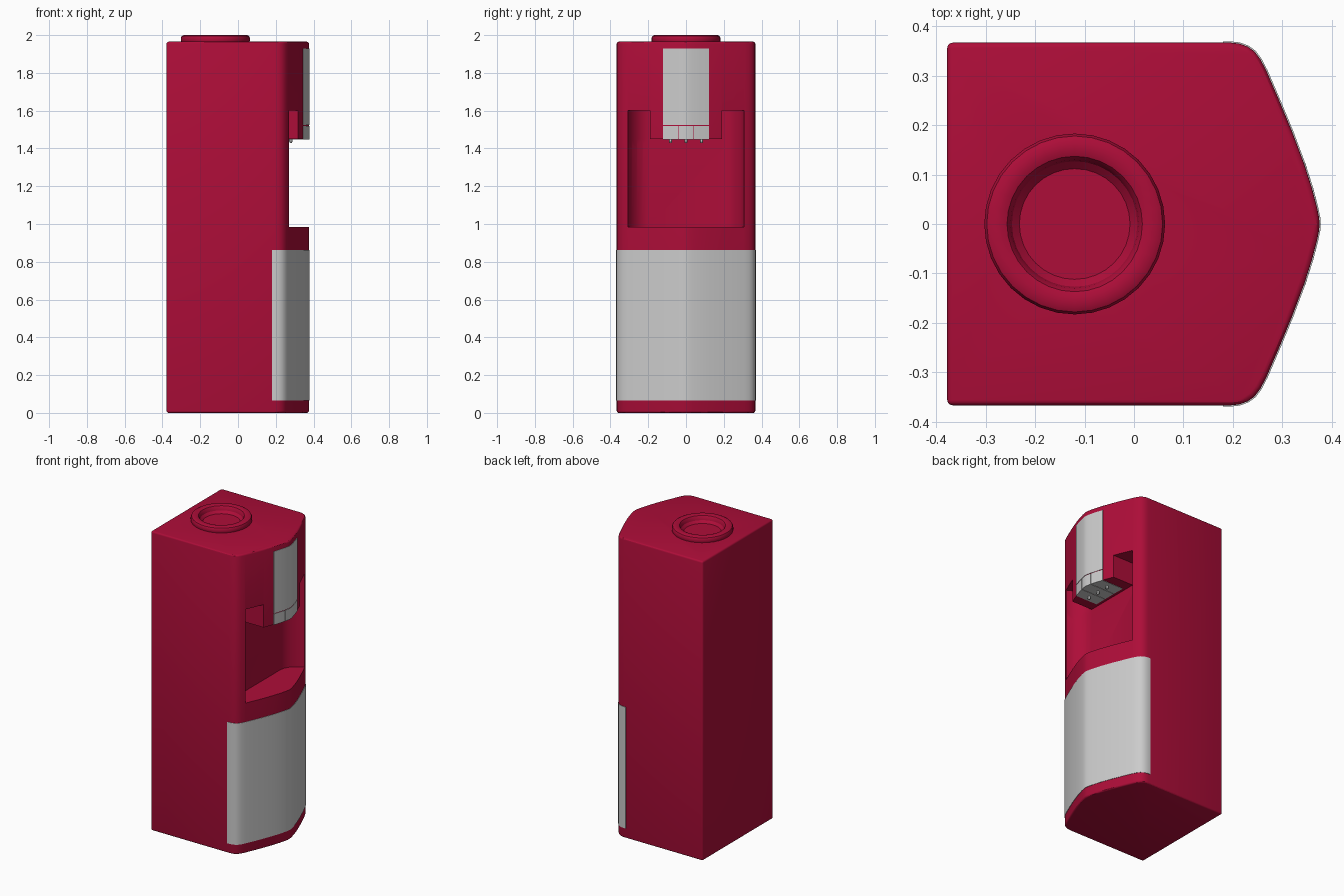
import bpy, bmesh, math

if "Cube" in bpy.data.objects:
    bpy.data.objects.remove(bpy.data.objects["Cube"])

red = bpy.data.materials.new("red")
red.diffuse_color = (0.42, 0.004, 0.04, 1)
red.use_nodes = True
red.node_tree.nodes["Principled BSDF"].inputs["Base Color"].default_value = red.diffuse_color

# half plan of the curved front (x, y), from the side to the nose
HALF = [(0.195, 0.367), (0.213, 0.365), (0.23, 0.359), (0.244, 0.349), (0.256, 0.333),
        (0.268, 0.31), (0.293, 0.252), (0.32, 0.187), (0.345, 0.12),
        (0.36, 0.073), (0.37, 0.035), (0.3745, 0.013), (0.3755, 0)]
FRONT = [(x, -y) for x, y in HALF] + HALF[-2::-1]


def front_x(y):
    for (xa, ya), (xb, yb) in zip(HALF, HALF[1:]):
        if yb <= abs(y) <= ya:
            return xa + (xb - xa) * (ya - abs(y)) / (ya - yb)


def finish(name, bm, mat):
    bmesh.ops.recalc_face_normals(bm, faces=bm.faces)
    me = bpy.data.meshes.new(name)
    bm.to_mesh(me)
    bm.free()
    ob = bpy.data.objects.new(name, me)
    bpy.context.collection.objects.link(ob)
    if mat:
        me.materials.append(mat)
    return ob


def prism(name, pts, z0, z1, mat=None):
    bm = bmesh.new()
    face = bm.faces.new([bm.verts.new((x, y, z0)) for x, y in pts])
    ext = bmesh.ops.extrude_face_region(bm, geom=[face])["geom"]
    bmesh.ops.translate(bm, vec=(0, 0, z1 - z0),
                        verts=[v for v in ext if isinstance(v, bmesh.types.BMVert)])
    return finish(name, bm, mat)


def lathe(name, profile, cx, mat=None, steps=32):
    bm = bmesh.new()
    rings = [[bm.verts.new((cx + r * math.cos(2 * math.pi * i / steps),
                            r * math.sin(2 * math.pi * i / steps), z))
              for i in range(steps)] for r, z in profile]
    for a, b in zip(rings, rings[1:]):
        for i in range(steps):
            j = (i + 1) % steps
            bm.faces.new((a[i], a[j], b[j], b[i]))
    bm.faces.new(rings[0])
    bm.faces.new(rings[-1])
    return finish(name, bm, mat)


def apply_all(ob):
    bpy.context.view_layer.objects.active = ob
    for m in list(ob.modifiers):
        bpy.ops.object.modifier_apply(modifier=m.name)


def smooth(ob):
    bpy.ops.object.select_all(action='DESELECT')
    ob.select_set(True)
    bpy.context.view_layer.objects.active = ob
    bpy.ops.object.shade_smooth_by_angle(angle=math.radians(30))


def front_slab(y0, y1, off, back=None):
    """Plan of a piece following the curved front between two y values."""
    ys = [y0] + [y for _, y in FRONT if y0 + 0.002 < y < y1 - 0.002] + [y1]
    outer = [(front_x(y) + off, y) for y in ys]
    return outer + [(back, y1), (back, y0)]


# cabinet body
body = prism("cabinet", FRONT + [(-0.378, 0.367), (-0.378, -0.367)], 0, 1.965, red)
bev = body.modifiers.new("bevel", 'BEVEL')
bev.width, bev.segments = 0.011, 3
bev.limit_method, bev.angle_limit = 'ANGLE', math.radians(50)

# cup recess, side notches and funnel hole
wall = [(0.5, 0.308), (0.262, 0.308), (0.225, 0.287), (0.195, 0.26), (0.177, 0.23), (0.17, 0.2)]
cutters = [prism("recess_cutter", wall + [(x, -y) for x, y in reversed(wall)], 0.985, 1.45),
           lathe("hole_cutter", [(0.15, 1.86), (0.15, 2.1)], -0.12)]
for s in (1, -1):
    notch = [(x, s * y) for x, y in wall + [(0.17, 0.19), (0.5, 0.19)]]
    cutters.append(prism("notch_cutter", notch, 1.40, 1.60))
for c in cutters:
    c.hide_render = True
    b = body.modifiers.new("cut", 'BOOLEAN')
    b.operation, b.solver, b.object = 'DIFFERENCE', 'EXACT', c
apply_all(body)
for c in cutters:
    bpy.data.objects.remove(c)
body.data.materials.clear()
body.data.materials.append(red)
smooth(body)

# bottle funnel on top
smooth(lathe("bottle_funnel", [(0.178, 1.955), (0.183, 1.97), (0.183, 1.985), (0.178, 1.995),
                               (0.168, 2.0), (0.148, 2.0), (0.137, 1.996), (0.13, 1.985),
                               (0.127, 1.97), (0.037, 1.88)], -0.12, red))

# lower wrap-around panel: offset strip of the front outline
path = [(0.18, -0.367)] + FRONT + [(0.18, 0.367)]


def offset(d):
    out = []
    for i, (x, y) in enumerate(path):
        a, b = path[max(i - 1, 0)], path[min(i + 1, len(path) - 1)]
        tx, ty = b[0] - a[0], b[1] - a[1]
        n = math.hypot(tx, ty)
        out.append((x + d * ty / n, y - d * tx / n))
    return out


smooth(prism("lower_panel", offset(0.0025) + offset(-0.01)[::-1], 0.065, 0.862))

# upper panel, tap buttons and nozzles
smooth(prism("upper_panel", front_slab(-0.122, 0.122, 0.0025, 0.32), 1.524, 1.93))
for i in (-1, 0, 1):
    y = i * 0.082
    smooth(prism("tap_button", front_slab(y - 0.0395, y + 0.0395, 0.0025, 0.19), 1.448, 1.52))
    nozzle = lathe("nozzle", [(0.005, 1.43), (0.009, 1.436), (0.009, 1.452)], 0.28, steps=12)
    nozzle.location.y = y
    smooth(nozzle)
